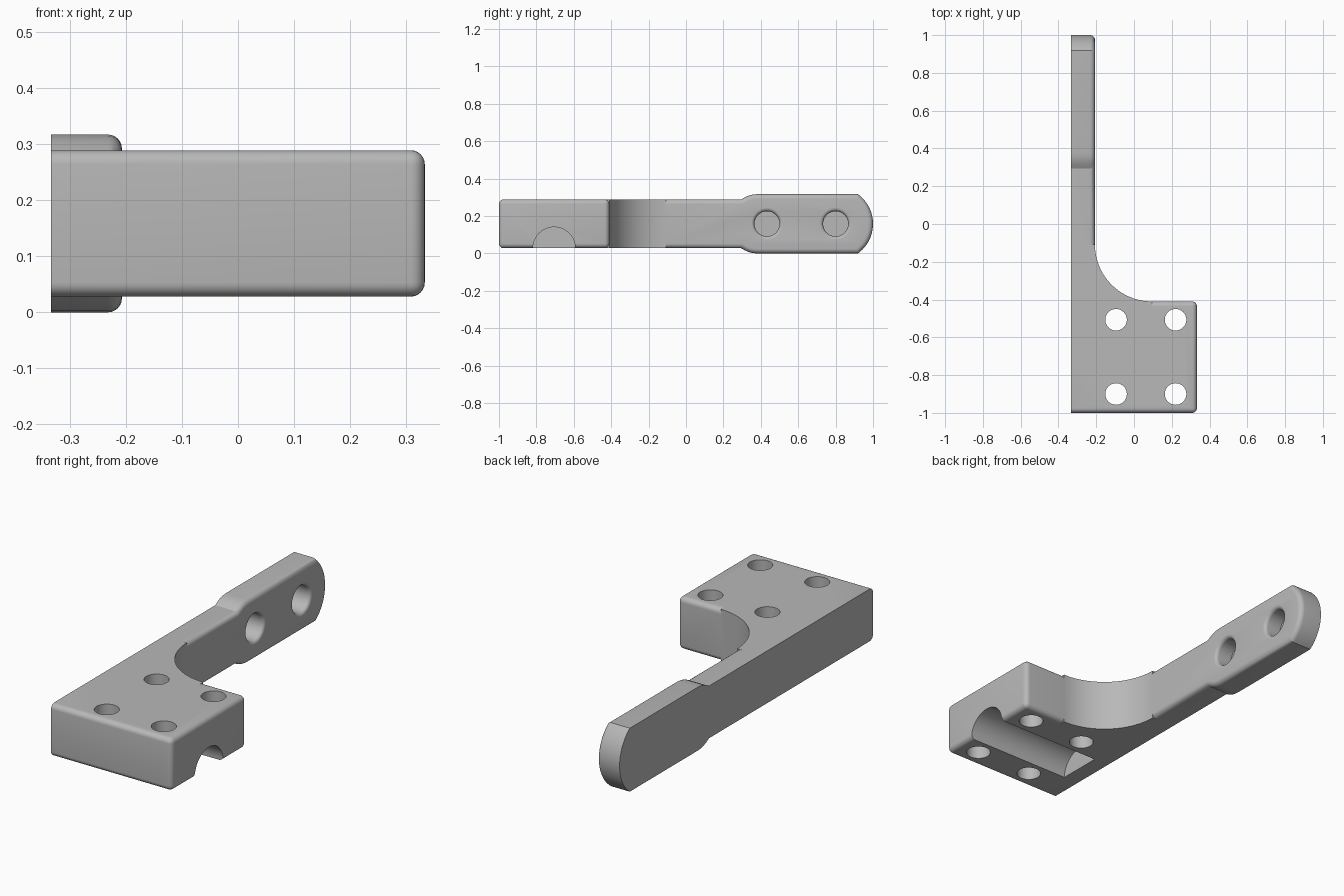
import bpy
import bmesh
from math import sin, cos, pi, radians, asin
from mathutils import Vector

if "Cube" in bpy.data.objects:
    bpy.data.objects.remove(bpy.data.objects["Cube"])

LEFT, RIGHT, ARM_X = -0.333, 0.333, -0.207
LOW, HIGH, MID = 0.028, 0.289, 0.1585
BACK = -0.41
ROUND = 0.025

grey = bpy.data.materials.new("light_grey")
grey.use_nodes = True
colour = (0.48, 0.48, 0.48, 1)
grey.diffuse_color = colour
grey.node_tree.nodes["Principled BSDF"].inputs["Base Color"].default_value = colour


def finish(name, bm):
    bmesh.ops.recalc_face_normals(bm, faces=bm.faces)
    mesh = bpy.data.meshes.new(name)
    bm.to_mesh(mesh)
    bm.free()
    mesh.materials.append(grey)
    obj = bpy.data.objects.new(name, mesh)
    bpy.context.collection.objects.link(obj)
    return obj


def prism(name, outline, offset, rule=None):
    """Extrude an outline; round the edges picked by the rule."""
    bm = bmesh.new()
    face = bm.faces.new([bm.verts.new(p) for p in outline])
    new = bmesh.ops.extrude_face_region(bm, geom=[face])["geom"]
    moved = [v for v in new if isinstance(v, bmesh.types.BMVert)]
    bmesh.ops.translate(bm, verts=moved, vec=offset)
    bmesh.ops.recalc_face_normals(bm, faces=bm.faces)
    if rule:
        picked = [e for e in bm.edges if rule(*(v.co for v in e.verts))]
        bmesh.ops.bevel(bm, geom=picked, offset=ROUND, segments=6,
                        profile=0.5, affect='EDGES')
    return finish(name, bm)


def lathe(name, rings, centre, axis, sides=48):
    """Closed round solid from (distance along axis, radius) rings."""
    turn = Vector((0, 0, 1)).rotation_difference(Vector(axis))
    bm = bmesh.new()
    loops = []
    for d, r in rings:
        loops.append([bm.verts.new(Vector(centre) + turn @ Vector(
            (r * cos(2 * pi * i / sides), r * sin(2 * pi * i / sides), d)))
            for i in range(sides)])
    for a, b in zip(loops, loops[1:]):
        for i in range(sides):
            j = (i + 1) % sides
            bm.faces.new((a[i], a[j], b[j], b[i]))
    bm.faces.new(loops[0])
    bm.faces.new(loops[-1])
    return finish(name, bm)


def combine(body, other, operation):
    mod = body.modifiers.new(other.name, 'BOOLEAN')
    mod.operation, mod.solver, mod.object = operation, 'EXACT', other
    bpy.context.view_layer.objects.active = body
    bpy.ops.object.modifier_apply(modifier=mod.name)
    bpy.data.objects.remove(other)


# Mounting block, rounded everywhere but on its flat side
def off_flat_side(a, b):
    return max(a.x, b.x) > LEFT + 0.01


bracket = prism("bracket", [(LEFT, -1, LOW), (RIGHT, -1, LOW),
                            (RIGHT, BACK, LOW), (LEFT, BACK, LOW)],
                (0, 0, HIGH - LOW), off_flat_side)

# Arm: half outline of the flared, round-ended tip, mirrored about its middle
half = [(-0.7, HIGH - MID), (0.295, HIGH - MID), (0.315, 0.142),
        (0.335, 0.151), (0.355, 0.156), (0.38, MID)]
tip_y, tip_r = 0.804, 0.196
start = asin(MID / tip_r)
half += [(tip_y + tip_r * cos(start * (1 - i / 12)),
          tip_r * sin(start * (1 - i / 12))) for i in range(12)]
outline = half + [(1.0, 0)] + [(y, -h) for y, h in reversed(half)]
arm = prism("arm", [(LEFT, y, MID + h) for y, h in outline],
            (ARM_X - LEFT, 0, 0),
            lambda a, b: min(a.x, b.x) > ARM_X - 0.01
            and max(a.y, b.y) > -0.69)
combine(bracket, arm, 'UNION')

# Sharp-edged curved web in the inner corner
web_r = 0.302
curve = [(ARM_X + web_r * (1 - cos(t)), BACK + web_r * (1 - sin(t)))
         for t in (radians(90 * i / 24) for i in range(25))]
plan = [(-0.26, BACK + web_r)] + curve + [(ARM_X + web_r, -0.46), (-0.26, -0.46)]
web = prism("web", [(x, y, LOW) for x, y in plan], (0, 0, HIGH - LOW))
combine(bracket, web, 'UNION')

# Half-round channel under the block
channel = lathe("channel_cutter", [(-0.25, 0.113), (0.5, 0.113)],
                (0, -0.705, LOW), (1, 0, 0), 64)
combine(bracket, channel, 'DIFFERENCE')

# Four bolt holes through the block
for x in (-0.095, 0.22):
    for y in (-0.9, -0.507):
        hole = lathe("bolt_cutter", [(-0.1, 0.057), (0.5, 0.057)],
                     (x, y, 0), (0, 0, 1))
        combine(bracket, hole, 'DIFFERENCE')

# Two blind holes in the arm with rounded lips
lip = 0.018
rings = [(-0.092, 0.067)]
rings += [(-lip * (1 - sin(t)), 0.067 + lip * (1 - cos(t)))
          for t in (radians(15 * i) for i in range(7))]
rings.append((0.05, 0.067 + lip))
for y in (0.433, tip_y - 0.004):
    hole = lathe("arm_hole_cutter", rings, (ARM_X, y, MID), (1, 0, 0))
    combine(bracket, hole, 'DIFFERENCE')

# Smooth curved faces, keep real edges crisp
bpy.ops.object.select_all(action='DESELECT')
bracket.select_set(True)
bpy.context.view_layer.objects.active = bracket
bpy.ops.object.shade_smooth_by_angle(angle=radians(25))
